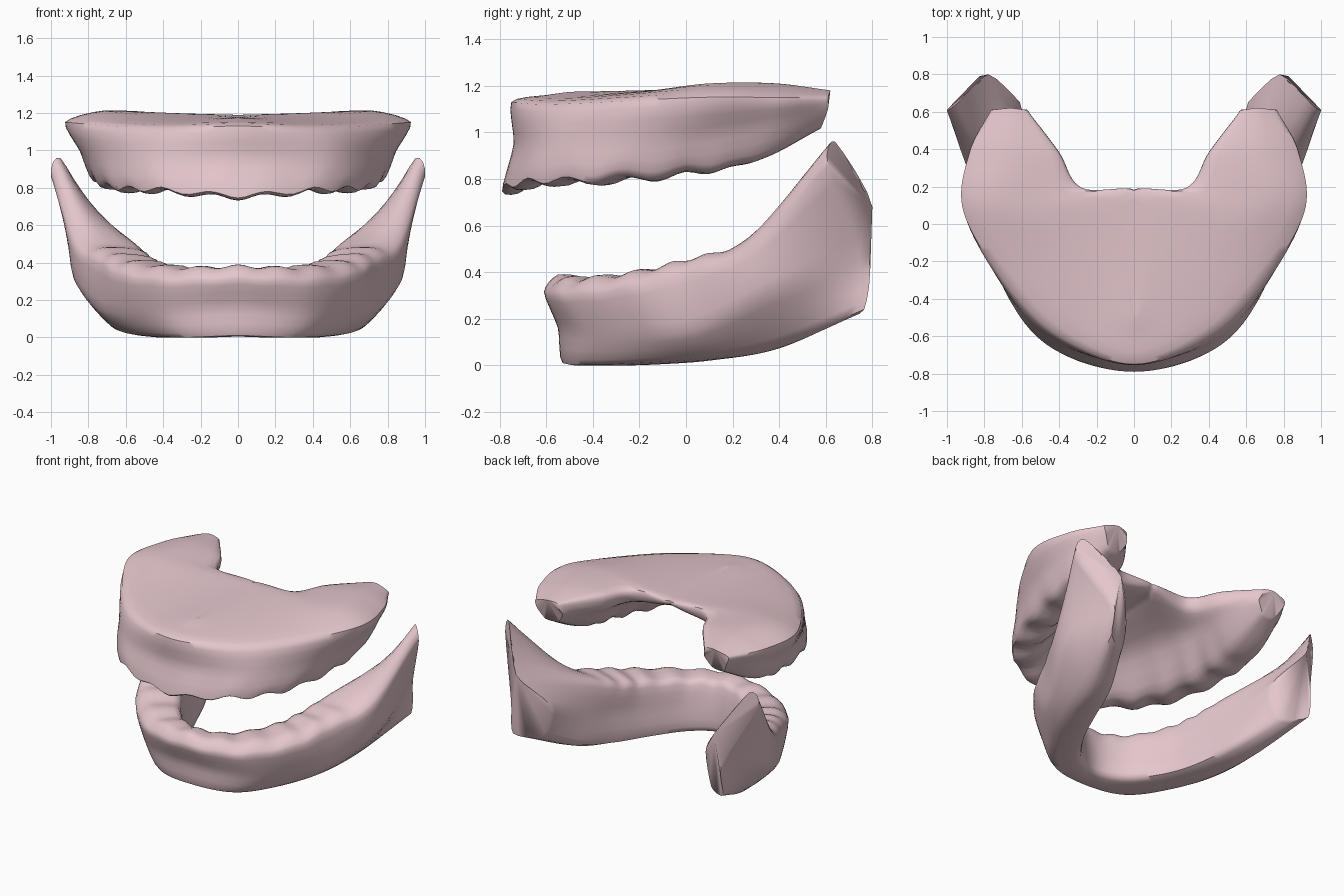
import bpy, bmesh, math
from mathutils import Vector

if "Cube" in bpy.data.objects:
    bpy.data.objects.remove(bpy.data.objects["Cube"])

ALONG, AROUND = 10, 4


def spline(p0, p1, p2, p3, t, k):
    a, b = (p2 - p0) * k, (p3 - p1) * k
    return (p1 * (2*t**3 - 3*t*t + 1) + a * (t**3 - 2*t*t + t)
            + p2 * (3*t*t - 2*t**3) + b * (t**3 - t*t))


def sample_rail(pts, bump, waves):
    """Smooth rail from the midline to the back, with optional scalloping."""
    p = [Vector(q) for q in pts]
    first = Vector((-p[1].x, p[1].y, p[1].z))
    p = [first] + p + [p[-1] * 2 - p[-2]]
    n = len(pts) - 1
    out = []
    for i in range(n):
        for j in range(ALONG + (i == n - 1)):
            t = j / ALONG
            v = spline(p[i], p[i+1], p[i+2], p[i+3], t, 0.5)
            s = i + t
            fade = max(0, min(1, (n - 1 - s) * 1.0))
            v.z += bump * fade * math.cos(2 * math.pi * waves * s)
            v.x = max(0, v.x)
            out.append(v)
    return out


def loft_jaw(name, rails, bumps, waves, pivot, angle, mat):
    """Loft a closed section over the rails, on both sides of the midline."""
    lines = [sample_rail(r, b, waves) for r, b in zip(rails, bumps)]
    m = len(lines)
    bm = bmesh.new()
    for side in (1, -1):
        rings = []
        for s in range(len(lines[0])):
            sec = [l[s] for l in lines]
            ring = []
            for i in range(m):
                for j in range(AROUND):
                    v = spline(sec[i-1], sec[i], sec[(i+1) % m], sec[(i+2) % m],
                               j / AROUND, 0.33)
                    x = 0 if s == 0 else min(1, max(0, v.x))
                    ring.append(bm.verts.new((side * x, min(v.y, .8), max(0, v.z))))
            rings.append(ring)
        c = m * AROUND
        for a, b in zip(rings, rings[1:]):
            for i in range(c):
                f = (a[i], a[(i+1) % c], b[(i+1) % c], b[i])
                if max(abs(v.co.x) for v in f) > 1e-4:
                    bm.faces.new(f)
        # back end cap, fanned from one ridge point
        end, k = rings[-1], pivot * AROUND
        for i in range(1, c - 1):
            bm.faces.new((end[k], end[(k+i) % c], end[(k+i+1) % c]))
    bmesh.ops.remove_doubles(bm, verts=bm.verts, dist=0.0005)
    bmesh.ops.recalc_face_normals(bm, faces=bm.faces)
    me = bpy.data.meshes.new(name)
    bm.to_mesh(me)
    bm.free()
    me.materials.append(mat)
    ob = bpy.data.objects.new(name, me)
    bpy.context.collection.objects.link(ob)
    bpy.ops.object.select_all(action='DESELECT')
    ob.select_set(True)
    bpy.context.view_layer.objects.active = ob
    bpy.ops.object.shade_smooth_by_angle(angle=math.radians(angle))


gum = bpy.data.materials.new("gum_pink")
gum.diffuse_color = (0.78, 0.57, 0.61, 1)
gum.use_nodes = True
gum.node_tree.nodes["Principled BSDF"].inputs["Base Color"].default_value = gum.diffuse_color

# lower gum: rails run from front midline to the raised back end
lower = [
    [(0, -.53, .01), (.3, -.45, .0), (.5, -.2, .01), (.62, .08, .03), (.7, .38, .08), (.83, .765, .24)],
    [(0, -.55, .16), (.37, -.46, .14), (.61, -.2, .13), (.75, .05, .16), (.88, .38, .32), (.83, .785, .47)],
    [(0, -.61, .31), (.36, -.52, .30), (.62, -.27, .33), (.75, 0, .40), (.88, .27, .5), (1, .61, .86)],
    [(0, -.55, .38), (.32, -.46, .37), (.55, -.22, .4), (.67, .02, .46), (.77, .27, .55), (.95, .64, .96)],
    [(0, -.42, .36), (.21, -.34, .36), (.38, -.12, .385), (.46, .07, .425), (.56, .3, .51), (.78, .8, .68)],
    [(0, -.38, .2), (.2, -.3, .2), (.36, -.09, .2), (.46, .12, .24), (.53, .35, .3), (.61, .65, .45)],
    [(0, -.38, .03), (.19, -.3, .02), (.35, -.09, .02), (.45, .14, .04), (.54, .41, .1), (.67, .67, .22)],
]
loft_jaw("lower_gum", lower, [0, 0, .004, .009, .007, 0, 0], 1.5, 4, 55, gum)

# upper gum: outer wall, margin, palate vault, back edge, flat top
upper = [
    [(0, -.75, 1.13), (.38, -.61, 1.12), (.66, -.35, 1.13), (.91, .06, 1.15), (.88, .38, 1.15), (.76, .61, 1.15)],
    [(0, -.74, .95), (.45, -.62, .95), (.69, -.35, .95), (.83, .02, .98), (.84, .36, 1.04), (.75, .61, 1.1)],
    [(0, -.79, .76), (.41, -.68, .79), (.65, -.41, .80), (.76, 0, .83), (.77, .32, .89), (.7, .58, 1.02)],
    [(0, -.7, .76), (.34, -.57, .79), (.51, -.3, .8), (.58, .0, .83), (.59, .3, .89), (.61, .57, 1.02)],
    [(0, -.6, .92), (.2, -.42, .98), (.32, -.14, 1.02), (.42, .1, 1.02), (.46, .34, 1.03), (.56, .59, 1.09)],
    [(0, -.45, 1.04), (0, -.15, 1.11), (0, .14, 1.14), (.3, .18, 1.1), (.41, .38, 1.1), (.57, .61, 1.13)],
    [(0, -.45, 1.17), (0, -.15, 1.18), (0, .15, 1.19), (.3, .19, 1.19), (.42, .39, 1.19), (.58, .61, 1.17)],
    [(0, -.6, 1.16), (.25, -.42, 1.16), (.42, -.15, 1.18), (.7, .1, 1.21), (.68, .38, 1.21), (.66, .62, 1.18)],
]
loft_jaw("upper_gum", upper, [0, 0, -.014, -.012, 0, 0, 0, 0], 1.5, 7, 50, gum)
